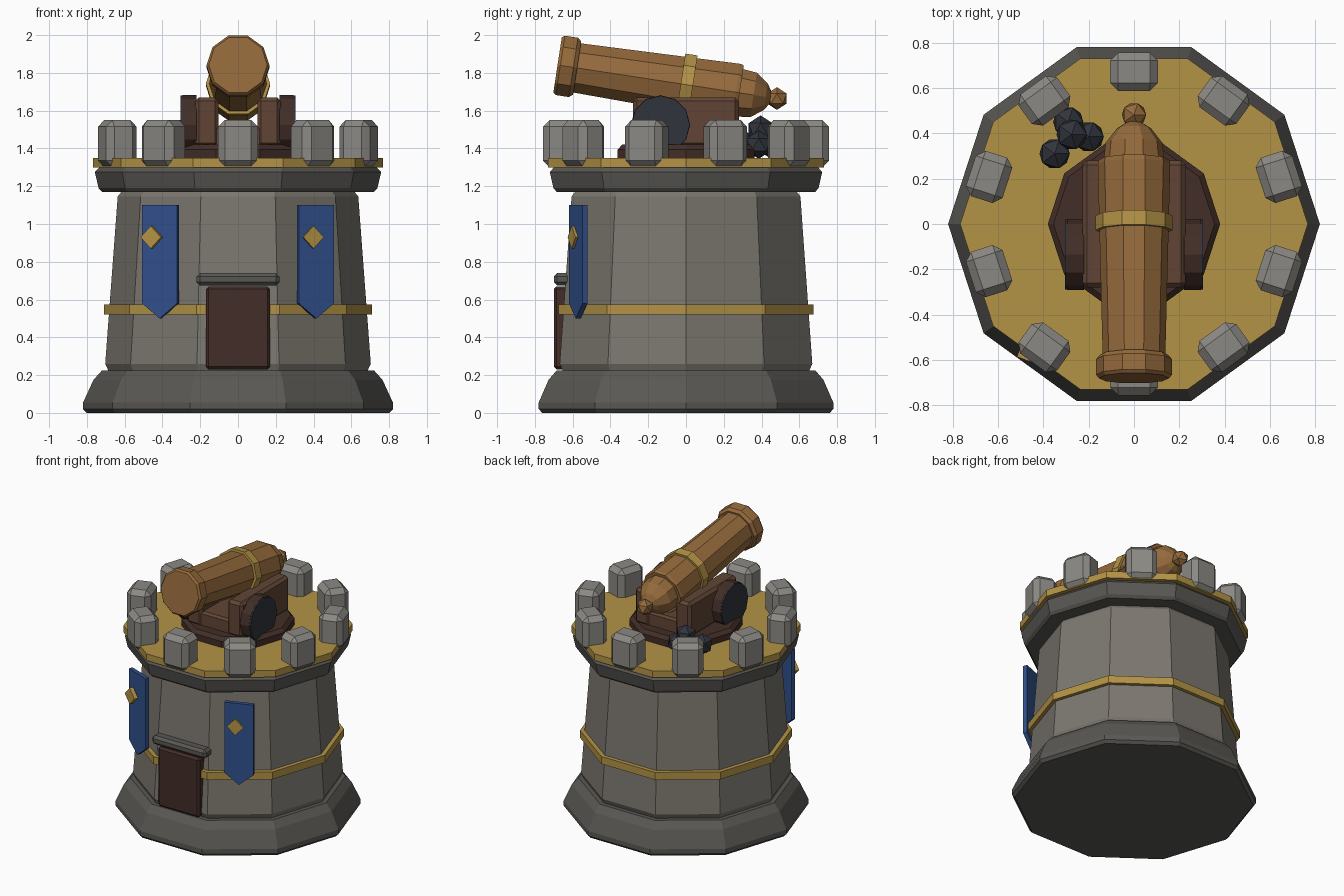
import bpy, bmesh
from math import sin, cos, pi, radians
from mathutils import Matrix, Vector

if "Cube" in bpy.data.objects:
    bpy.data.objects.remove(bpy.data.objects["Cube"])


def material(name, rgb):
    m = bpy.data.materials.new(name)
    m.diffuse_color = (*rgb, 1)
    m.use_nodes = True
    m.node_tree.nodes["Principled BSDF"].inputs["Base Color"].default_value = m.diffuse_color
    return m


STONE = material("stone", (0.20, 0.185, 0.16))
PALE = material("pale_stone", (0.26, 0.25, 0.23))
DARK = material("dark_stone", (0.10, 0.097, 0.088))
GOLD = material("gold", (0.45, 0.29, 0.06))
BRONZE = material("bronze", (0.30, 0.145, 0.045))
WOOD = material("wood", (0.12, 0.06, 0.035))
DARKWOOD = material("dark_wood", (0.055, 0.027, 0.02))
BLUE = material("blue_cloth", (0.03, 0.08, 0.26))
IRON = material("iron", (0.03, 0.034, 0.045))


def finish(name, bm, mat, matrix=None):
    bmesh.ops.recalc_face_normals(bm, faces=bm.faces)
    me = bpy.data.meshes.new(name)
    bm.to_mesh(me)
    bm.free()
    me.materials.append(mat)
    ob = bpy.data.objects.new(name, me)
    if matrix is not None:
        ob.matrix_world = matrix
    bpy.context.collection.objects.link(ob)
    return ob


def lathe(name, profile, mat, matrix=None, sides=10):
    """Flat-faced solid turned about z from (radius, height) points."""
    bm = bmesh.new()
    rings = [[bm.verts.new((r * cos(2 * pi * i / sides), r * sin(2 * pi * i / sides), z))
              for i in range(sides)] for r, z in profile]
    for a, b in zip(rings, rings[1:]):
        for i in range(sides):
            j = (i + 1) % sides
            bm.faces.new((a[i], a[j], b[j], b[i]))
    bm.faces.new(rings[0])
    bm.faces.new(rings[-1])
    return finish(name, bm, mat, matrix)


def box(name, size, loc, mat, bevel=0.0, turn=0.0):
    bm = bmesh.new()
    bmesh.ops.create_cube(bm, size=1)
    bmesh.ops.scale(bm, vec=size, verts=bm.verts)
    if bevel:
        bmesh.ops.bevel(bm, geom=bm.edges[:], offset=bevel, segments=1, affect='EDGES')
    return finish(name, bm, mat, Matrix.Translation(loc) @ Matrix.Rotation(turn, 4, 'Z'))


def plate(name, outline, thick, loc, mat, turn):
    """Upright plate: x-z outline with thickness along y."""
    bm = bmesh.new()
    face = bm.faces.new([bm.verts.new((x, -thick / 2, z)) for x, z in outline])
    ext = bmesh.ops.extrude_face_region(bm, geom=[face])
    bmesh.ops.translate(bm, vec=(0, thick, 0),
                        verts=[g for g in ext['geom'] if isinstance(g, bmesh.types.BMVert)])
    return finish(name, bm, mat, Matrix.Translation(loc) @ Matrix.Rotation(turn, 4, 'Z'))


def ball(name, r, loc, mat):
    bm = bmesh.new()
    bmesh.ops.create_icosphere(bm, subdivisions=1, radius=r)
    return finish(name, bm, mat, Matrix.Translation(loc))


# Tower courses
lathe("plinth", [(0.80, 0), (0.82, 0.02), (0.82, 0.055), (0.765, 0.175), (0.72, 0.225)], DARK)
lathe("tower_wall", [(0.68, 0.21), (0.703, 0.26), (0.637, 1.145), (0.61, 1.18)], STONE)
lathe("middle_band", [(0.71, 0.52), (0.71, 0.575)], GOLD)
lathe("cornice", [(0.72, 1.17), (0.738, 1.19), (0.758, 1.275), (0.735, 1.30)], DARK)
lathe("deck", [(0.767, 1.30), (0.767, 1.35)], GOLD)

# Battlements, one on each face
for i in range(10):
    a = radians(18 + 36 * i)
    box(f"battlement_{i}", (0.17, 0.21, 0.25), (0.672 * cos(a), 0.672 * sin(a), 1.425),
        PALE, 0.035, a)

# Door and lintel
box("door", (0.34, 0.10, 0.44), (0, -0.65, 0.45), DARKWOOD, 0.015)
box("lintel", (0.44, 0.10, 0.065), (0, -0.65, 0.707), DARK, 0.018)

# Banners with diamond badges
flag = [(-0.1, 1.1), (0.1, 1.1), (0.1, 0.58), (0, 0.5), (-0.1, 0.58)]
gem = [(-0.058, 0), (0, 0.06), (0.058, 0), (0, -0.06)]
for side, s, gx in (("left", -1, -0.457), ("right", 1, 0.395)):
    plate(side + "_banner", flag, 0.03, (0.41 * s, -0.57, 0), BLUE, s * radians(21))
    plate(side + "_badge", gem, 0.03, (gx, -0.592, 0.93), GOLD, s * radians(21))

# Turntable and carriage
lathe("turntable", [(0.38, 1.34), (0.38, 1.395), (0.355, 1.42)], DARKWOOD)
box("carriage_bed", (0.40, 0.54, 0.12), (0, 0, 1.46), WOOD, 0.015)
for side, s in (("left", -1), ("right", 1)):
    box(side + "_cheek", (0.125, 0.56, 0.26), (s * 0.165, 0, 1.54), WOOD, 0.02)
    axis = Matrix.Rotation(s * pi / 2, 4, 'Y')
    hub = Matrix.Translation((s * 0.22, -0.135, 1.525)) @ axis
    lathe(side + "_wheel", [(0.157, 0), (0.157, 0.075)], DARKWOOD, hub, 12)
    lathe(side + "_wheel_plate", [(0.155, 0.07), (0.155, 0.085)], IRON, hub, 12)

# Cannon, turned along its tilted axis from muzzle to breech
aim = Matrix.Translation((0, -0.68, 1.842)) @ Matrix.Rotation(-radians(98.7), 4, 'X')
lathe("muzzle_lip", [(0.155, 0), (0.167, 0.015), (0.167, 0.085), (0.15, 0.105)], BRONZE, aim)
lathe("barrel", [(0.138, 0.09), (0.16, 0.955), (0.155, 0.975)], BRONZE, aim)
lathe("barrel_band", [(0.17, 0.66), (0.17, 0.725)], GOLD, aim)
lathe("breech", [(0.135, 0.96), (0.125, 1.05), (0.075, 1.115), (0.035, 1.14), (0.035, 1.17)],
      BRONZE, aim)
ball("breech_knob", 0.06, aim @ Vector((0, 0, 1.175)), BRONZE)

# Cannonball pile
for i, p in enumerate([(-0.29, 0.45, 1.42), (-0.35, 0.31, 1.42),
                       (-0.20, 0.385, 1.42), (-0.275, 0.395, 1.50)]):
    ball(f"cannonball_{i}", 0.075, p, IRON)
